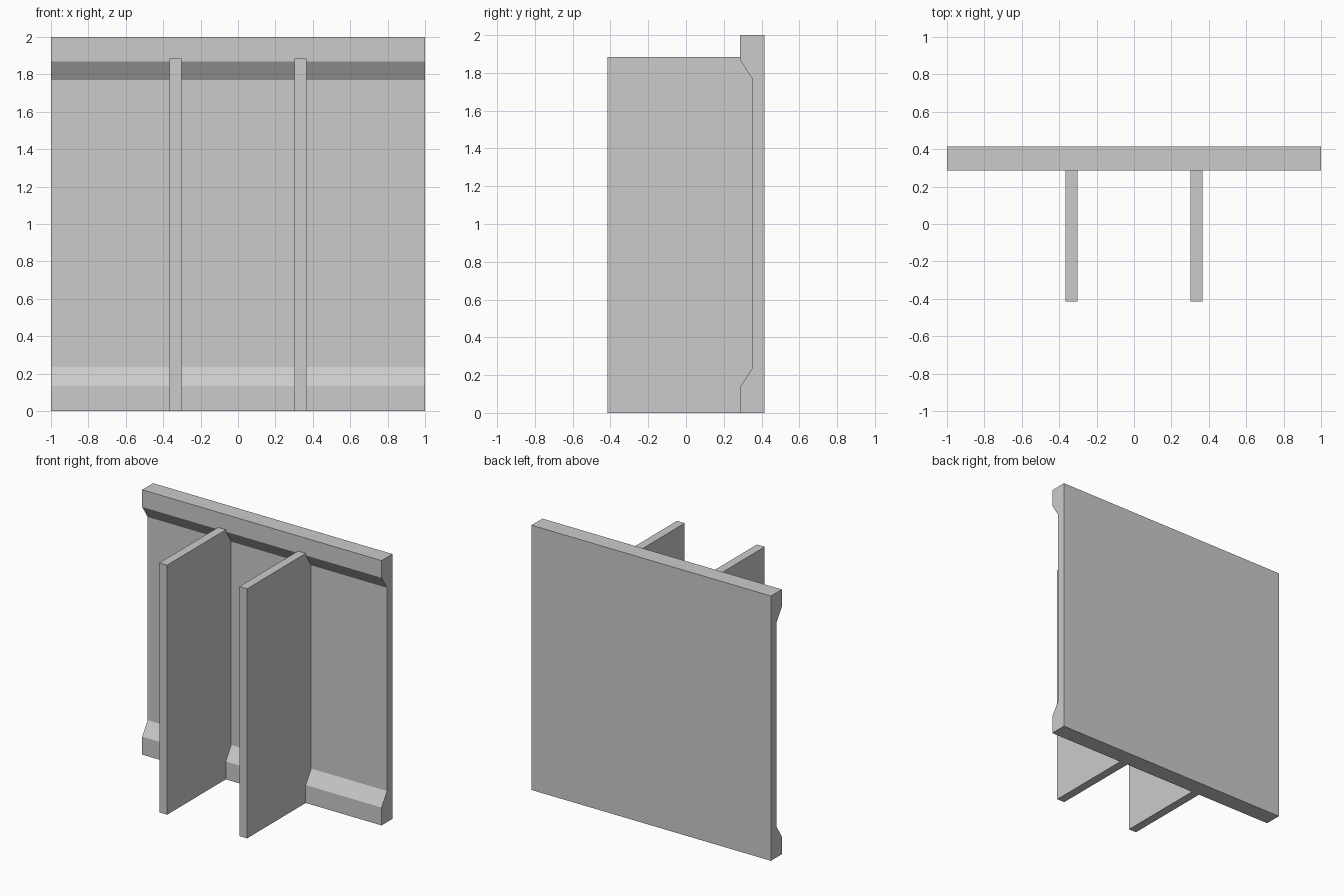
import bpy
import bmesh

if "Cube" in bpy.data.objects:
    bpy.data.objects.remove(bpy.data.objects["Cube"])

BACK, LIP, RECESS = 0.415, 0.285, 0.35
# Front face of the panel, bottom to top: lower lip, recess, upper lip
FACE = [(LIP, 0.135), (RECESS, 0.235), (RECESS, 1.77), (LIP, 1.87)]


def extrude_profile(name, profile, x_centre, width):
    """Extrude a (y, z) outline along x into a closed solid."""
    bm = bmesh.new()
    verts = [bm.verts.new((x_centre - width / 2, y, z)) for y, z in profile]
    face = bm.faces.new(verts)
    result = bmesh.ops.extrude_face_region(bm, geom=[face], use_keep_orig=True)
    moved = [v for v in result["geom"] if isinstance(v, bmesh.types.BMVert)]
    bmesh.ops.translate(bm, verts=moved, vec=(width, 0, 0))
    bmesh.ops.recalc_face_normals(bm, faces=bm.faces)
    mesh = bpy.data.meshes.new(name)
    bm.to_mesh(mesh)
    bm.free()
    obj = bpy.data.objects.new(name, mesh)
    bpy.context.collection.objects.link(obj)
    return obj


# Back panel with a thick lip along the top and bottom
extrude_profile("back_panel", [(BACK, 0), (LIP, 0)] + FACE + [(LIP, 2), (BACK, 2)], 0, 2)

# Two upright fins fitted against the panel's face
fin = [(-BACK, 0), (LIP, 0)] + FACE + [(LIP, 1.885), (-BACK, 1.885)]
for side, x in (("left", -0.334), ("right", 0.334)):
    extrude_profile(f"{side}_fin", fin, x, 0.065)
